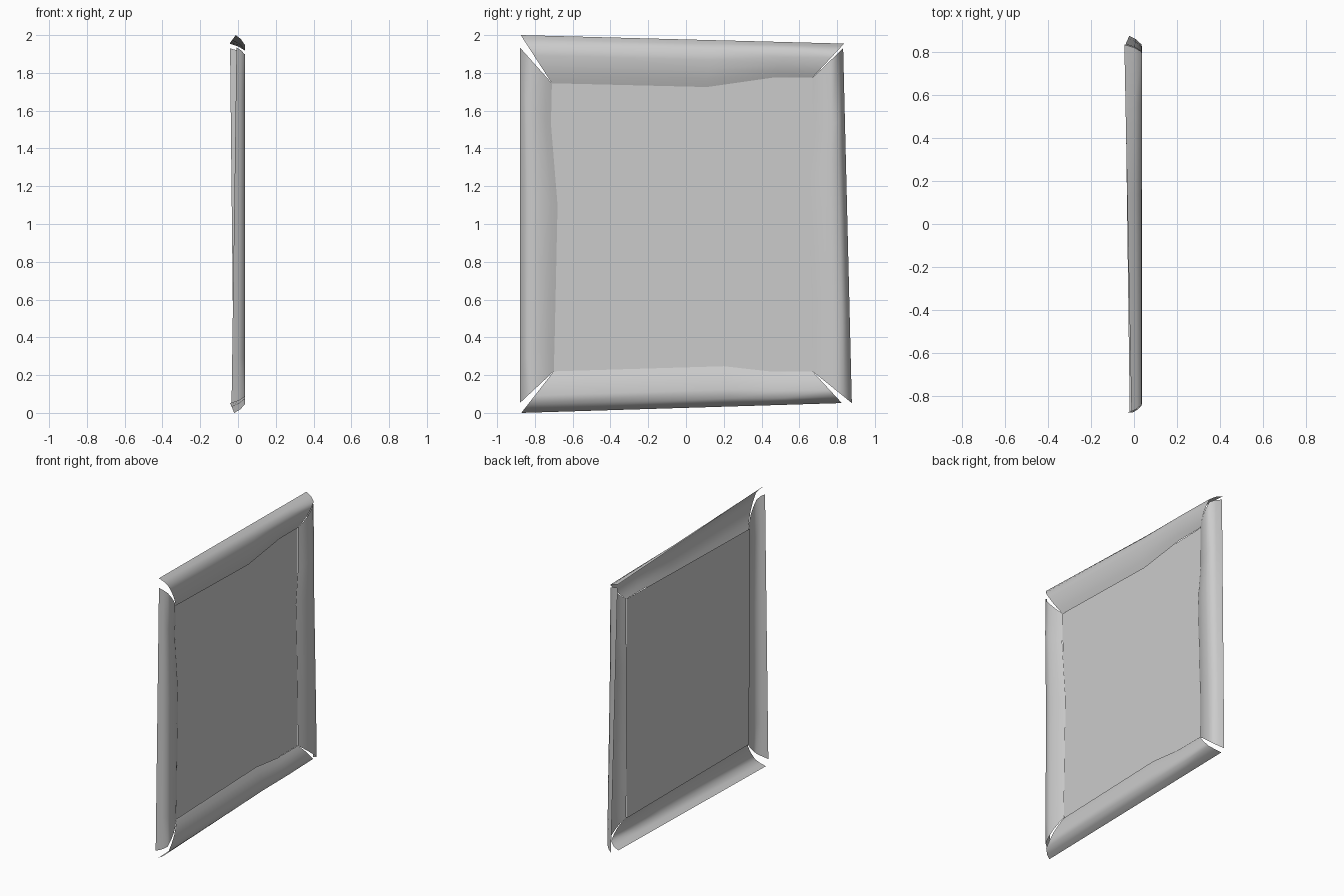
import bpy, bmesh

if "Cube" in bpy.data.objects:
    bpy.data.objects.remove(bpy.data.objects["Cube"])

PANEL_X = -0.003
# front curve of the moulding: (fraction from outer to inner edge, x depth)
# the first two points blend from the rear edge
FRONT = [(0.2, 0.036), (0.42, 0.037), (0.62, 0.032), (0.82, 0.02), (1, 0.004)]


def finish(bm, name):
    me = bpy.data.meshes.new(name)
    bm.to_mesh(me)
    bm.free()
    ob = bpy.data.objects.new(name, me)
    bpy.context.collection.objects.link(ob)
    return ob


def bar(name, outer, inner, rear):
    """Open-backed mitred moulding: straight outer edge, wavy inner edge (y, z).
    rear gives the x depth of the outer edge at both ends."""
    bm = bmesh.new()
    (ay, az), (by, bz) = outer
    (sy, sz), (ey, ez) = inner[0], inner[-1]
    length2 = (ey - sy) ** 2 + (ez - sz) ** 2
    rings = []
    for y, z in inner:
        t = ((y - sy) * (ey - sy) + (z - sz) * (ez - sz)) / length2
        oy, oz = ay + (by - ay) * t, az + (bz - az) * t
        r = rear[0] + (rear[1] - rear[0]) * t
        section = [(0, r), (0.08, r + (0.036 - r) * 0.55)] + FRONT
        rings.append([bm.verts.new((x, oy + (y - oy) * f, oz + (z - oz) * f))
                      for f, x in section])
    for r, s in zip(rings, rings[1:]):
        for k in range(len(r) - 1):
            bm.faces.new((r[k], r[k + 1], s[k + 1], s[k]))
    # normals point to the viewed side (+x)
    bm.normal_update()
    if sum(f.normal.x for f in bm.faces) < 0:
        bmesh.ops.reverse_faces(bm, faces=bm.faces)
    ob = finish(bm, name)
    bpy.ops.object.select_all(action='DESELECT')
    ob.select_set(True)
    bpy.context.view_layer.objects.active = ob
    bpy.ops.object.shade_smooth_by_angle(angle=1.1)


# corners of the opening
TL, TR, BR, BL = (-0.71, 1.745), (0.67, 1.775), (0.67, 0.22), (-0.70, 0.22)

# four frame bars
bar("top_bar", [(-0.875, 2.0), (0.837, 1.955)],
    [TL, (0.11, 1.725), (0.46, 1.775), TR], (-0.012, -0.045))
bar("right_bar", [(0.832, 1.93), (0.878, 0.052)],
    [TR, (0.67, 1.47), (0.645, 1.24), (0.665, 0.6), BR], (-0.042, -0.022))
bar("bottom_bar", [(-0.872, 0.0), (0.825, 0.052)],
    [BL, (0.2, 0.247), (0.44, 0.22), BR], (-0.02, -0.042))
bar("left_bar", [(-0.88, 1.935), (-0.88, 0.052)],
    [TL, (-0.715, 1.53), (-0.68, 1.1), (-0.695, 0.4), BL], (-0.008, -0.034))

# flat panel, its edge tucked slightly under the bars
bm = bmesh.new()
corners = [(-0.705, 0.215), (0.675, 0.215), (0.675, 1.78), (-0.72, 1.75)]
bm.faces.new([bm.verts.new((PANEL_X, y, z)) for y, z in corners])
finish(bm, "panel")
